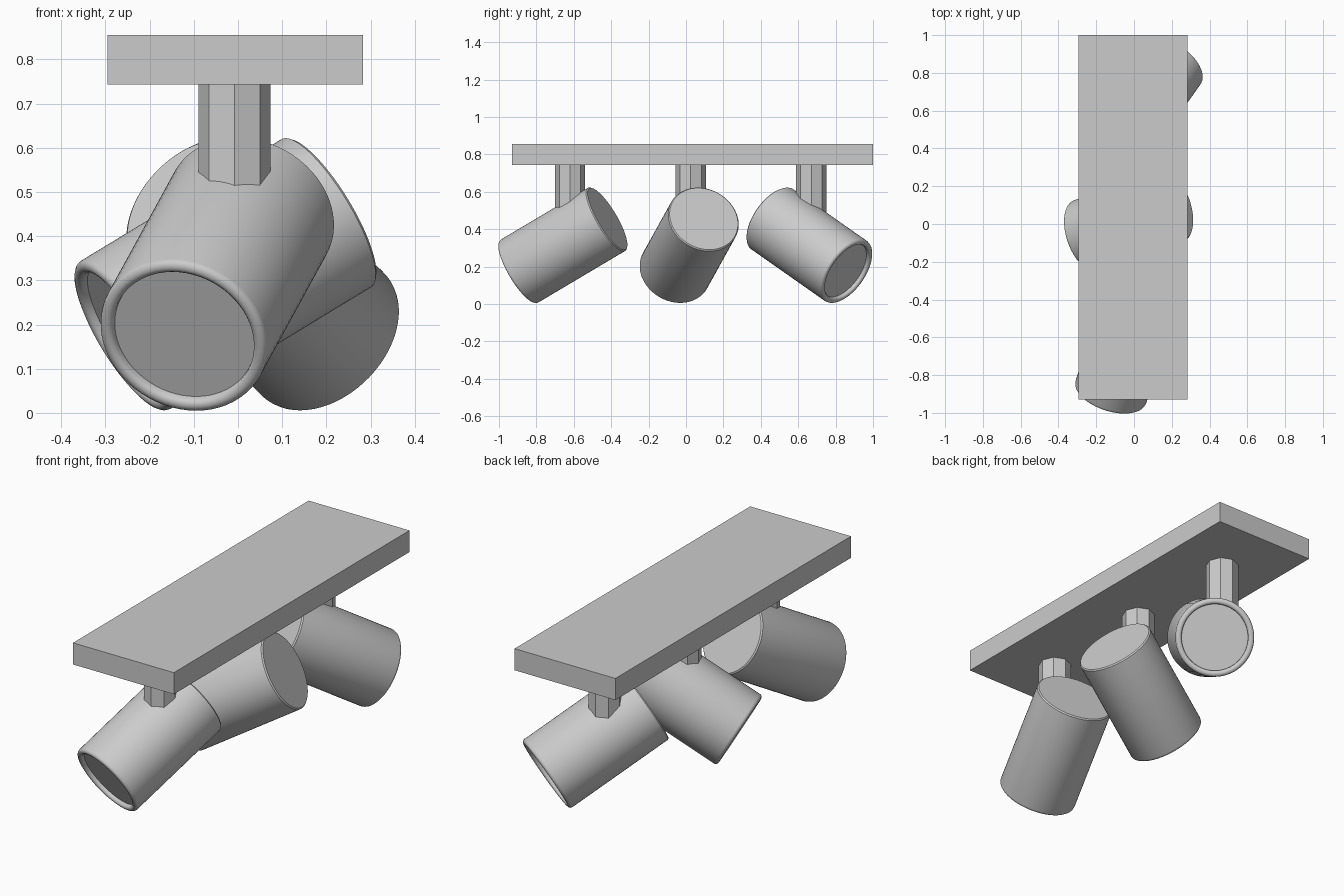
import bpy, bmesh
from math import cos, sin, tau
from mathutils import Vector

if "Cube" in bpy.data.objects:
    bpy.data.objects.remove(bpy.data.objects["Cube"])

R = 0.196       # lamp body radius
SEG = 64


def finish(name, bm, smooth=False):
    bmesh.ops.remove_doubles(bm, verts=bm.verts, dist=1e-6)
    bmesh.ops.recalc_face_normals(bm, faces=bm.faces)
    mesh = bpy.data.meshes.new(name)
    bm.to_mesh(mesh)
    bm.free()
    ob = bpy.data.objects.new(name, mesh)
    bpy.context.collection.objects.link(ob)
    if smooth:
        bpy.ops.object.select_all(action='DESELECT')
        ob.select_set(True)
        bpy.context.view_layer.objects.active = ob
        bpy.ops.object.shade_smooth_by_angle(angle=0.7)
    return ob


def ceiling_plate(x0, x1, y0, y1, z0, z1):
    bm = bmesh.new()
    bmesh.ops.create_cube(bm, size=1)
    bmesh.ops.scale(bm, verts=bm.verts, vec=(x1 - x0, y1 - y0, z1 - z0))
    bmesh.ops.translate(bm, verts=bm.verts,
                        vec=((x0 + x1) / 2, (y0 + y1) / 2, (z0 + z1) / 2))
    finish("ceiling_plate", bm)


def stem(name, x, y, z0, z1, radius=0.081):
    bm = bmesh.new()
    ring = [bm.verts.new((x + radius * cos(tau * i / 8),
                          y + radius * sin(tau * i / 8), z0)) for i in range(8)]
    base = bm.faces.new(ring)
    top = bmesh.ops.extrude_face_region(bm, geom=[base], use_keep_orig=True)
    moved = [g for g in top["geom"] if isinstance(g, bmesh.types.BMVert)]
    bmesh.ops.translate(bm, verts=moved, vec=(0, 0, z1 - z0))
    finish(name, bm)


def spotlight(name, front, back):
    """Lathed can from the open front centre to the closed back centre."""
    front, back = Vector(front), Vector(back)
    axis = back - front
    length = axis.length
    # recessed disc, rounded rim, straight wall, flat back (radius, distance)
    profile = [(0.165, 0.022), (0.166, 0.009), (0.171, 0.003), (0.180, 0),
               (0.189, 0.003), (0.194, 0.008), (R, 0.016),
               (R, length - 0.006), (R - 0.006, length)]
    turn = axis.to_track_quat('Z', 'Y')
    bm = bmesh.new()
    rings = [[bm.verts.new(front + turn @ Vector((r * cos(tau * i / SEG),
                                                  r * sin(tau * i / SEG), t)))
              for i in range(SEG)] for r, t in profile]
    for a, b in zip(rings, rings[1:]):
        for i in range(SEG):
            j = (i + 1) % SEG
            bm.faces.new((a[i], a[j], b[j], b[i]))
    bm.faces.new(rings[0])
    bm.faces.new(rings[-1])
    finish(name, bm, smooth=True)


ceiling_plate(-0.295, 0.283, -0.93, 1.0, 0.743, 0.855)

# Three stems with their aimed spotlights
lamps = [
    ("front", -0.62, (-0.126, -0.9, 0.17), (0.03, -0.42, 0.455)),
    ("middle", 0.025, (-0.265, -0.063, 0.17), (0.205, 0.095, 0.455)),
    ("rear", 0.67, (0.2, 0.864, 0.17), (-0.086, 0.458, 0.455)),
]
for label, y, front, back in lamps:
    stem(label + "_stem", -0.008, y, 0.46, 0.75)
    spotlight(label + "_spotlight", front, back)
